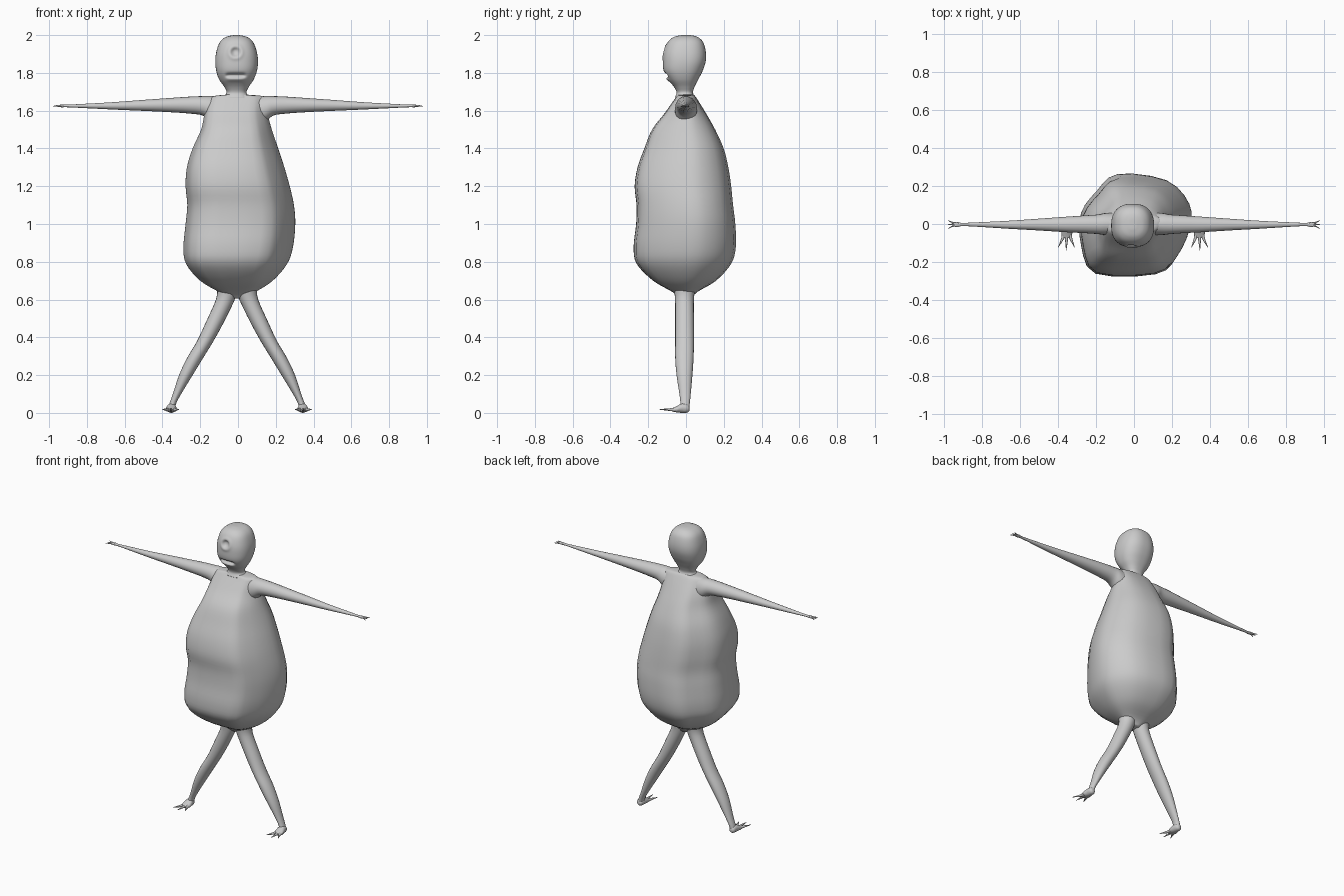
import bpy, bmesh, math

skin = bpy.data.materials.new("grey skin")
skin.diffuse_color = (0.6, 0.6, 0.6, 1)


def spline(rows, steps, closed=False):
    """Catmull-Rom interpolation through tuples."""
    n, out = len(rows), []
    for i in range(n if closed else n - 1):
        pick = (lambda k: rows[k % n]) if closed else (lambda k: rows[min(max(k, 0), n - 1)])
        quad = list(zip(pick(i - 1), pick(i), pick(i + 1), pick(i + 2)))
        for s in range(steps):
            t = s / steps
            out.append([0.5 * (2 * b + (c - a) * t + (2 * a - 5 * b + 4 * c - d) * t * t
                               + (3 * b - a - 3 * c + d) * t ** 3) for a, b, c, d in quad])
    return out if closed else out + [list(rows[-1])]


def superellipse(power, sides):
    pts = []
    for i in range(sides):
        a = 2 * math.pi * i / sides
        c, s = math.cos(a), math.sin(a)
        pts.append([math.copysign(abs(c) ** (2 / power), c), math.copysign(abs(s) ** (2 / power), s)])
    return pts


ROUND = superellipse(2, 20)


def loft(name, rows, axis="z", section=ROUND, steps=4, shift=0, flip=1, dent=None):
    """Rings given as (u min, u max, v min, v max, position along axis)."""
    bm = bmesh.new()
    rings = []
    for u0, u1, v0, v1, w in spline(rows, steps):
        ring = []
        for a, b in section:
            u = (u0 + u1) / 2 + a * (u1 - u0) / 2
            v = (v0 + v1) / 2 + b * (v1 - v0) / 2
            x, y, z = {"x": (w, u, v), "y": (u, w, v), "z": (u, v, w)}[axis]
            if dent:
                y += dent(x, y, z)
            ring.append(bm.verts.new((flip * x + shift, y, z)))
        rings.append(ring)
    n = len(section)
    for p, q in zip(rings, rings[1:]):
        for i in range(n):
            j = (i + 1) % n
            bm.faces.new((p[i], p[j], q[j], q[i]))
    bm.faces.new(rings[0])
    bm.faces.new(rings[-1])
    bmesh.ops.recalc_face_normals(bm, faces=bm.faces)
    for f in bm.faces:
        f.smooth = True
    mesh = bpy.data.meshes.new(name)
    bm.to_mesh(mesh)
    bm.free()
    mesh.materials.append(skin)
    obj = bpy.data.objects.new(name, mesh)
    bpy.context.collection.objects.link(obj)
    return obj


# Torso: lopsided sack with a chamfered front right and back left
outline = [(-.7, -.97), (.4, -.98), (.76, -.66), (.99, -.1), (.98, .4),
           (.57, .87), (-.3, .99), (-.68, .66), (-.97, .22), (-.97, -.4)]
loft("torso", [
    (-.03, .03, -.03, .03, .605), (-.10, .09, -.07, .06, .64), (-.2, .18, -.17, .16, .70),
    (-.275, .255, -.255, .24, .79), (-.288, .285, -.27, .265, .88), (-.277, .297, -.257, .262, 1.0),
    (-.268, .29, -.255, .25, 1.1), (-.277, .268, -.265, .24, 1.2), (-.27, .24, -.25, .225, 1.3),
    (-.24, .208, -.215, .2, 1.4), (-.195, .175, -.175, .155, 1.5), (-.178, .155, -.115, .11, 1.58),
    (-.16, .15, -.07, .07, 1.645), (-.135, .135, -.05, .05, 1.675), (-.06, .045, -.045, .04, 1.685)],
    section=spline(outline, 3, closed=True))


# Head with a sunken round eye and a slot mouth
def face(x, y, z):
    if y > -0.03:
        return 0
    r = math.hypot(x + .013, z - 1.91)
    eye = .016 * math.exp(-(r / .021) ** 4) - .004 * math.exp(-((r - .034) / .01) ** 2)
    wide = math.exp(-((x + .012) / .05) ** 6)
    mouth = wide * (.02 * math.exp(-((z - 1.787) / .01) ** 2) - .008 * math.exp(-((z - 1.767) / .012) ** 2))
    return eye + mouth


loft("head", [
    (-.08, .065, -.06, .05, 1.67), (-.06, .045, -.05, .037, 1.695), (-.072, .057, -.063, .045, 1.725),
    (-.1, .083, -.095, .065, 1.765), (-.115, .1, -.118, .088, 1.81), (-.12, .106, -.122, .104, 1.86),
    (-.115, .1, -.117, .105, 1.91), (-.098, .082, -.098, .092, 1.96), (-.07, .055, -.07, .067, 1.987),
    (-.035, .02, -.035, .035, 1.998), (-.009, -.007, -.009, -.007, 2.0)],
    section=superellipse(2.4, 96), steps=8, dent=face)

for side, flip in (("right", 1), ("left", -1)):
    # Arm, flared into the shoulder and tapering to a flat hand
    loft(side + "_arm", [
        (-.06, .06, 1.5, 1.675, .09), (-.058, .058, 1.545, 1.678, .15), (-.053, .05, 1.575, 1.677, .19),
        (-.048, .045, 1.585, 1.674, .26), (-.043, .038, 1.592, 1.667, .36), (-.034, .028, 1.599, 1.657, .5),
        (-.025, .017, 1.606, 1.645, .66), (-.016, .01, 1.613, 1.637, .8), (-.011, .006, 1.618, 1.632, .9),
        (-.016, .01, 1.618, 1.632, .935), (-.01, .006, 1.621, 1.629, .952)], axis="x", flip=flip)
    # Three fingers
    for i, spread in enumerate((-1, 0, 1)):
        y0, y1 = -.003 + spread * .007, -.003 + spread * .022
        loft(f"{side}_finger_{i + 1}", [
            (y0 - .006, y0 + .006, 1.62, 1.631, .925), (y0 - .004, y0 + .006, 1.62, 1.631, .95),
            (y1 - .001, y1 + .001, 1.623, 1.625, .98)], axis="x", flip=flip, section=superellipse(2, 10))
    # Leg
    loft(side + "_leg", [
        (.33, .37, -.035, .015, .012), (.322, .358, -.03, .02, .05), (.296, .34, -.035, .025, .1),
        (.235, .307, -.05, .034, .2), (.18, .265, -.057, .04, .29), (.125, .212, -.057, .042, .38),
        (.07, .165, -.057, .042, .48), (.012, .112, -.058, .042, .6), (-.005, .105, -.065, .05, .66)],
        shift=-.005, flip=flip)
    # Foot and three toes
    loft(side + "_foot", [
        (.338, .358, .012, .03, .018), (.328, .368, .002, .045, .008), (.322, .373, 0, .05, -.02),
        (.32, .378, .003, .035, -.05), (.33, .37, .008, .024, -.075)], axis="y", shift=-.005, flip=flip)
    for i, (a, b, end) in enumerate(((.33, .307, -.125), (.35, .352, -.14), (.368, .395, -.125))):
        loft(f"{side}_toe_{i + 1}", [
            (a - .01, a + .01, .006, .028, -.045), (a - .009, a + .009, .008, .026, -.07),
            (b - .001, b + .001, .017, .02, end)], axis="y", shift=-.005, flip=flip,
            section=superellipse(2, 10))
